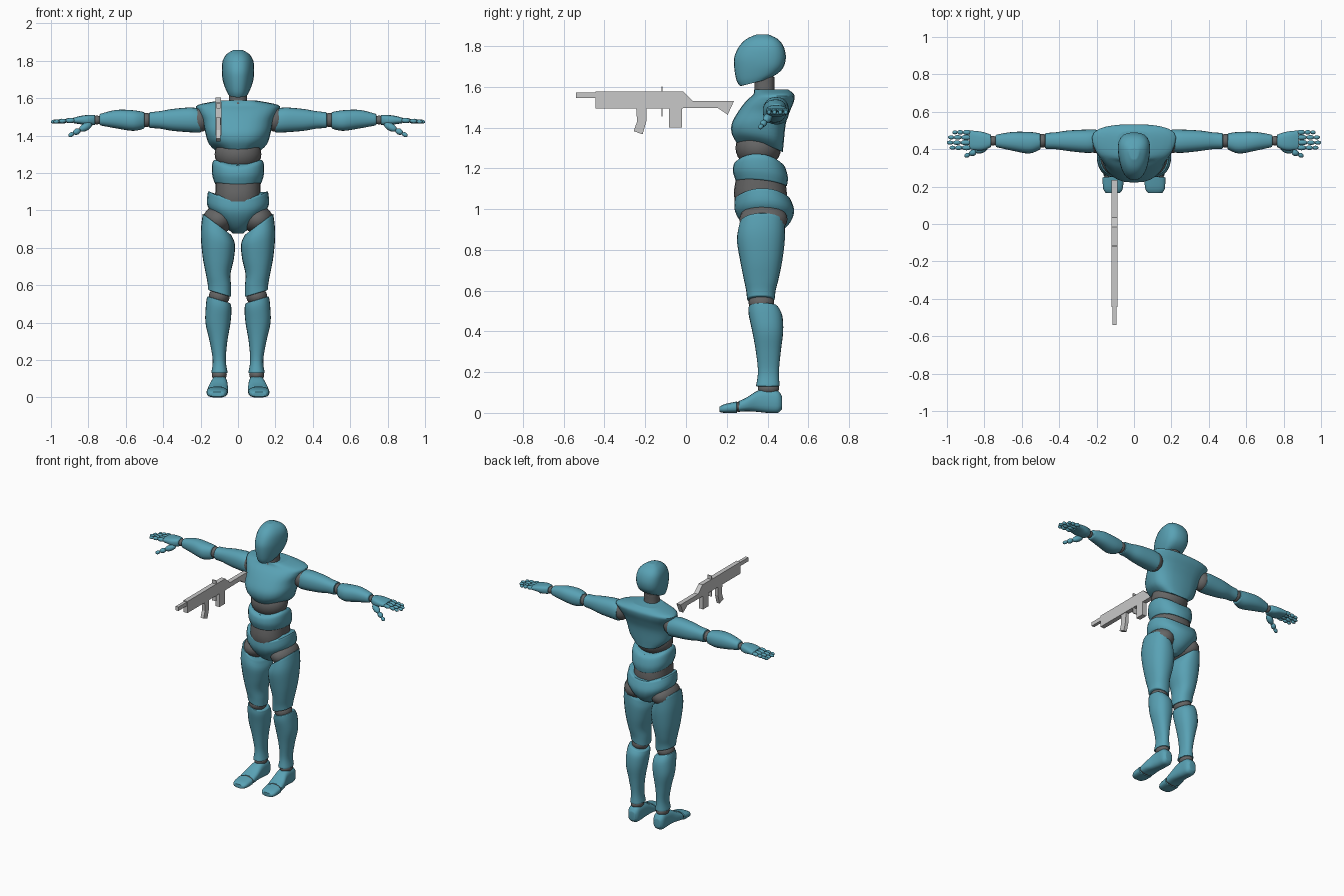
import bpy, bmesh, math
from mathutils import Vector

if "Cube" in bpy.data.objects:
    bpy.data.objects.remove(bpy.data.objects["Cube"])


def make_material(name, color):
    mat = bpy.data.materials.new(name)
    mat.diffuse_color = (*color, 1)
    mat.use_nodes = True
    mat.node_tree.nodes["Principled BSDF"].inputs["Base Color"].default_value = (*color, 1)
    return mat


TEAL = make_material("teal shell", (.10, .36, .46))
DARK = make_material("dark joint", (.13, .13, .13))
METAL = make_material("pale metal", (.58, .58, .58))


def finish(name, bm, mat, smooth=True):
    bmesh.ops.recalc_face_normals(bm, faces=bm.faces)
    mesh = bpy.data.meshes.new(name)
    bm.to_mesh(mesh)
    bm.free()
    mesh.materials.append(mat)
    obj = bpy.data.objects.new(name, mesh)
    bpy.context.collection.objects.link(obj)
    if smooth:
        bpy.ops.object.select_all(action="DESELECT")
        obj.select_set(True)
        bpy.context.view_layer.objects.active = obj
        bpy.ops.object.shade_smooth_by_angle(angle=math.radians(38))
    return obj


def spline(rings, steps):
    """Refine a list of rings by a curve that passes through each one."""
    rings = [Vector(list(r) + [0] * (8 - len(r))) for r in rings]
    out = []
    for i in range(len(rings) - 1):
        a, b, c, d = (rings[max(0, min(len(rings) - 1, i + k))] for k in (-1, 0, 1, 2))
        for k in range(steps):
            t = k / steps
            out.append(b + (c - a) * (t / 2) + (a * 2 - b * 5 + c * 4 - d) * (t * t / 2)
                       + (b * 3 - a - c * 3 + d) * (t ** 3 / 2))
    return out + [rings[-1]]


def loft(name, rings, axis="z", side=1, mat=TEAL, power=2.3, taper=0, steps=4, sides=24, round_by=.006):
    """Skin rings of (position, a0, a1, b0, b1, slope a, slope b, arch) along an axis."""
    k = "xyz".index(axis)
    u, v = [i for i in range(3) if i != k]
    bm = bmesh.new()
    loops = []
    for pos, a0, a1, b0, b1, slope_a, slope_b, arch in spline(rings, steps):
        loop = []
        for i in range(sides):
            angle = math.tau * i / sides
            ca, sa = math.cos(angle), math.sin(angle)
            ca = math.copysign(abs(ca) ** (2 / power), ca)
            sa = math.copysign(abs(sa) ** (2 / power), sa)
            da = ca * (a1 - a0) / 2 * (1 + taper * sa)
            db = sa * (b1 - b0) / 2
            co = [0, 0, 0]
            co[u], co[v] = (a0 + a1) / 2 + da, (b0 + b1) / 2 + db
            co[k] = pos + slope_a * da + slope_b * db + arch * ca * ca
            co[0] *= side
            loop.append(bm.verts.new(co))
        loops.append(loop)
    for low, high in zip(loops, loops[1:]):
        for i in range(sides):
            j = (i + 1) % sides
            bm.faces.new((low[i], low[j], high[j], high[i]))
    caps = [bm.faces.new(loops[0]), bm.faces.new(loops[-1])]
    if round_by:
        bmesh.ops.bevel(bm, geom=[e for f in caps for e in f.edges], offset=round_by,
                        segments=2, profile=.5, affect="EDGES", clamp_overlap=True)
    return finish(name, bm, mat)


def body(name, rows, **options):
    """A centred loft from rows of (height, half width, front, back, slope, arch)."""
    rings = [(z, -w, w, y0, y1, 0, *rest) for z, w, y0, y1, *rest in rows]
    return loft(name, rings, **options)


def ball(name, center, radii, side=1, mat=DARK):
    bm = bmesh.new()
    bmesh.ops.create_uvsphere(bm, u_segments=24, v_segments=14, radius=1)
    for v in bm.verts:
        v.co = Vector((v.co[i] * radii[i] + center[i] for i in range(3)))
        v.co.x *= side
    return finish(name, bm, mat)


def bone(name, start, end, radius, side):
    """A rounded finger segment between two points."""
    start, end = Vector(start), Vector(end)
    turn = (end - start).to_track_quat("Z", "Y")
    bm = bmesh.new()
    bmesh.ops.create_uvsphere(bm, u_segments=12, v_segments=8, radius=1)
    for v in bm.verts:
        wide = radius * 1.12
        local = Vector((v.co.x * wide, v.co.y * wide, v.co.z * (end - start).length * .54))
        v.co = (start + end) / 2 + turn @ local
        v.co.x *= side
    return finish(name, bm, TEAL)


def plate(name, outline, half, x=-.105):
    """A side outline of (y, z) points given thickness across x."""
    bm = bmesh.new()
    face = bm.faces.new([bm.verts.new((x - half, y, z)) for y, z in outline])
    new = bmesh.ops.extrude_face_region(bm, geom=[face])["geom"]
    moved = [g for g in new if isinstance(g, bmesh.types.BMVert)]
    bmesh.ops.translate(bm, verts=moved, vec=(half * 2, 0, 0))
    return finish(name, bm, METAL, smooth=False)


def box(name, y0, y1, z0, z1, half):
    return plate(name, [(y0, z0), (y1, z0), (y1, z1), (y0, z1)], half)


# Head and neck
body("head", [(1.62, .052, .265, .40, .25), (1.65, .066, .247, .45, .15), (1.70, .079, .236, .48),
              (1.75, .083, .238, .49), (1.80, .078, .262, .478), (1.835, .058, .297, .45),
              (1.857, .025, .345, .405)], taper=.22, power=2.5)
body("neck", [(1.53, .062, .32, .45), (1.58, .05, .335, .435), (1.65, .048, .335, .435)], mat=DARK)

# Torso shells with dark flexible joints between them
body("chest", [(1.30, .105, .25, .475, -.2, .02), (1.35, .15, .225, .48, -.15, .01),
               (1.42, .172, .225, .49), (1.48, .185, .257, .51), (1.53, .21, .295, .53),
               (1.563, .21, .33, .53), (1.588, .09, .335, .50)], taper=.15, power=2.6)
ball("upper_waist_joint", (0, .355, 1.30), (.125, .112, .10))
body("abdomen", [(1.125, .125, .245, .495, -.1, .02), (1.17, .138, .23, .50, -.1, .02),
                 (1.215, .138, .235, .485, -.05, .035), (1.232, .125, .25, .465, -.05, .04)])
body("lower_waist_joint", [(1.0, .125, .25, .49), (1.08, .122, .235, .495), (1.17, .12, .25, .48)], mat=DARK)
body("pelvis", [(.875, .025, .35, .43), (.905, .06, .30, .485), (.95, .125, .26, .52, 0, .02),
                (1.0, .165, .238, .53, 0, .03), (1.055, .16, .24, .51, 0, .05)], power=2.2)

for side, word in ((1, "left_"), (-1, "right_")):
    # Legs
    ball(word + "hip_joint", (.105, .38, .95), (.083, .118, .075), side)
    loft(word + "thigh", [(.555, .037, .16, .30, .435, .3), (.60, .037, .162, .295, .44, .1),
                          (.66, .04, .172, .283, .455), (.75, .022, .19, .265, .473, .1),
                          (.85, .016, .199, .25, .485, .35), (.925, .035, .188, .262, .485, .75)], side=side)
    ball(word + "knee_joint", (.1, .37, .54), (.056, .063, .05), side)
    loft(word + "shin", [(.13, .055, .143, .343, .46), (.20, .065, .135, .353, .456),
                         (.30, .057, .152, .343, .465), (.40, .04, .174, .325, .477),
                         (.48, .035, .172, .308, .472, .15), (.522, .04, .165, .307, .45, .3)], side=side)
    ball(word + "ankle_joint", (.1, .405, .12), (.04, .052, .035), side)
    loft(word + "foot", [(.26, .054, .165, .005, .058), (.30, .053, .16, .008, .077), (.35, .055, .147, .005, .108),
                         (.40, .057, .142, 0, .118), (.45, .06, .14, 0, .11), (.472, .075, .125, .02, .08)],
         axis="y", side=side, power=2.8)
    ball(word + "toe_joint", (.11, .257, .03), (.05, .025, .025), side)
    loft(word + "toe", [(.165, .075, .15, .004, .03), (.19, .06, .165, 0, .043), (.25, .055, .168, 0, .056)],
         axis="y", side=side, power=2.8)

    # Arms
    ball(word + "shoulder_joint", (.2, .44, 1.485), (.055, .062, .065), side)
    loft(word + "upper_arm", [(.20, .385, .505, 1.415, 1.54), (.25, .38, .505, 1.417, 1.55),
                              (.35, .39, .50, 1.425, 1.542), (.42, .40, .49, 1.437, 1.53),
                              (.475, .402, .487, 1.44, 1.525)], axis="x", side=side)
    ball(word + "elbow_joint", (.49, .445, 1.483), (.035, .037, .038), side)
    loft(word + "forearm", [(.50, .40, .485, 1.437, 1.525), (.56, .377, .492, 1.425, 1.535),
                            (.65, .392, .492, 1.438, 1.537), (.74, .412, .477, 1.455, 1.515)],
         axis="x", side=side)
    ball(word + "wrist_joint", (.755, .445, 1.483), (.025, .026, .024), side)

    # Hands
    loft(word + "palm", [(.765, .412, .477, 1.457, 1.51), (.80, .396, .49, 1.453, 1.51),
                         (.84, .394, .497, 1.46, 1.505), (.88, .40, .50, 1.466, 1.495)],
         axis="x", side=side, power=2.8)
    fingers = (("index", .408, .985), ("middle", .435, 1.0), ("ring", .463, .993), ("little", .49, .97))
    for finger, y, tip in fingers:
        cuts = [.872 + (tip - .872) * t for t in (0, .42, .74, 1)]
        for i in range(3):
            bone(f"{word}{finger}_finger_{i + 1}", (cuts[i], y, 1.482 - .003 * i),
                 (cuts[i + 1], y, 1.479 - .003 * i), .0125 - .0015 * i, side)
    root, tip = Vector((.785, .413, 1.462)), Vector((.905, .362, 1.398))
    for i, (a, b) in enumerate(((0, .5), (.5, .78), (.78, 1))):
        bone(f"{word}thumb_{i + 1}", root.lerp(tip, a), root.lerp(tip, b), .019 - .004 * i, side)

# Rifle
box("rifle_barrel", -.54, -.44, 1.545, 1.573, .011)
plate("rifle_body", [(-.445, 1.495), (-.02, 1.495), (.155, 1.497), (.205, 1.463), (.235, 1.53),
                     (.035, 1.53), (-.015, 1.578), (-.445, 1.578)], .016)
box("rifle_grip", -.083, -.02, 1.40, 1.497, .016)
plate("rifle_magazine", [(-.245, 1.50), (-.24, 1.43), (-.257, 1.383), (-.213, 1.367),
                         (-.195, 1.43), (-.193, 1.50)], .012)
box("rifle_sight", -.121, -.115, 1.455, 1.603, .015)
